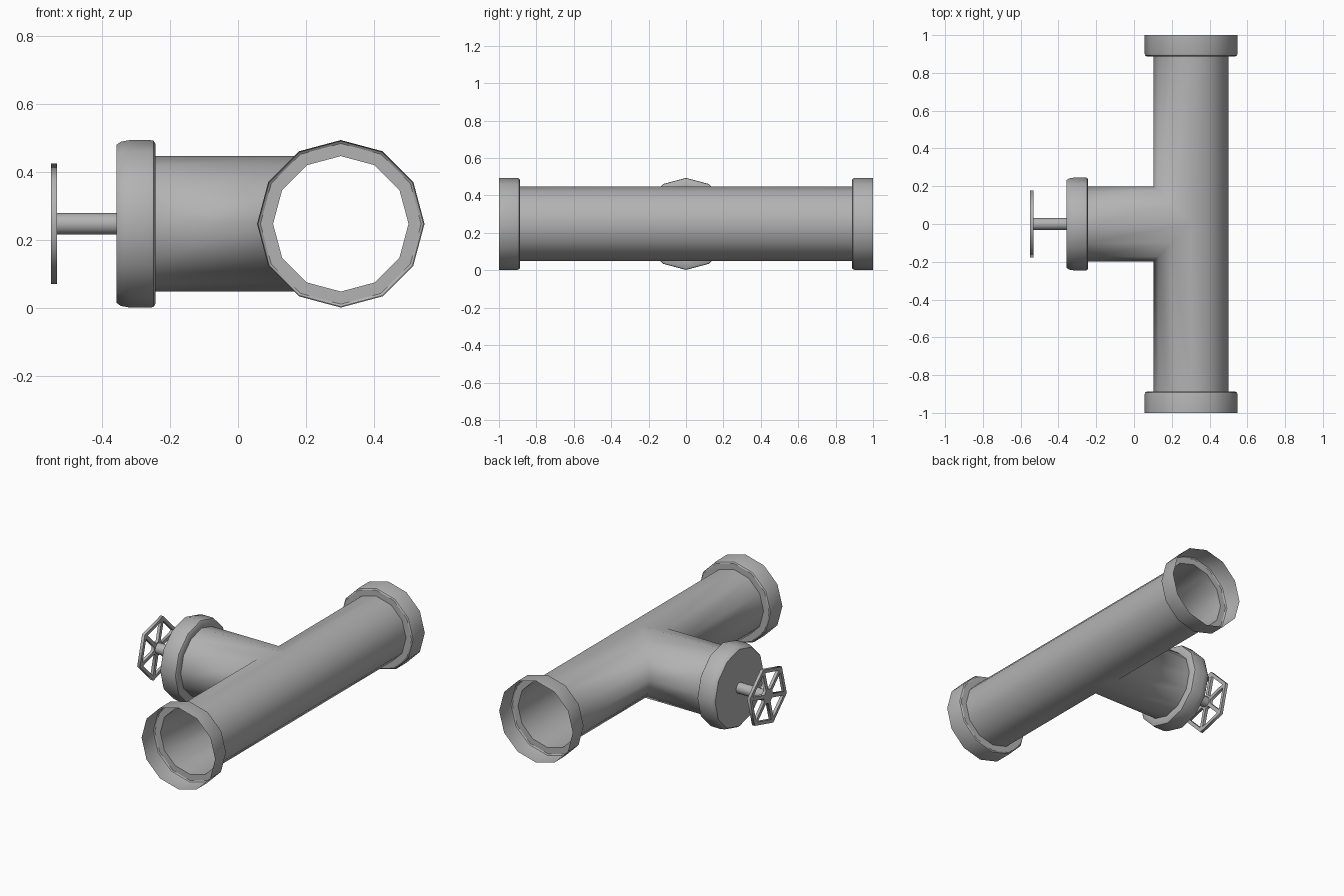
import bpy, bmesh
from math import cos, sin, tan, pi, radians
from mathutils import Vector

if "Cube" in bpy.data.objects:
    bpy.data.objects.remove(bpy.data.objects["Cube"])

CX, CZ = 0.302, 0.248      # pipe axis
R, RC = 0.199, 0.246       # pipe and collar radius
END, BX = 0.888, -0.243    # where the collars start on the run and branch
N = 12

metal = bpy.data.materials.new("dark_grey_metal")
metal.diffuse_color = (0.45, 0.45, 0.45, 1)
metal.use_nodes = True
metal.node_tree.nodes["Principled BSDF"].inputs["Base Color"].default_value = metal.diffuse_color


def finish(bm, name, angle):
    bmesh.ops.remove_doubles(bm, verts=bm.verts, dist=1e-5)
    bmesh.ops.recalc_face_normals(bm, faces=bm.faces)
    me = bpy.data.meshes.new(name)
    bm.to_mesh(me)
    bm.free()
    me.materials.append(metal)
    ob = bpy.data.objects.new(name, me)
    bpy.context.collection.objects.link(ob)
    bpy.ops.object.select_all(action='DESELECT')
    ob.select_set(True)
    bpy.context.view_layer.objects.active = ob
    bpy.ops.object.shade_smooth_by_angle(angle=radians(angle))
    return ob


def loft(bm, rings, cap_start=False, cap_end=False):
    vs = [[bm.verts.new(p) for p in ring] for ring in rings]
    for a, b in zip(vs, vs[1:]):
        for i in range(len(a)):
            j = (i + 1) % len(a)
            bm.faces.new([a[i], a[j], b[j], b[i]])
    if cap_start:
        bm.faces.new(vs[0])
    if cap_end:
        bm.faces.new(vs[-1])


def ring_y(r, y, n=N):
    return [Vector((CX + r * cos(2 * pi * k / n), y, CZ + r * sin(2 * pi * k / n))) for k in range(n)]


def ring_x(r, x, n=N):
    return [Vector((x, r * cos(2 * pi * k / n), CZ + r * sin(2 * pi * k / n))) for k in range(n)]


# Tee body: run pipe and branch joined along a mitre
bm = bmesh.new()
for side in (-1, 1):
    mitre = [Vector((p.x, side * max(0, CX - p.x), p.z)) for p in ring_y(R, 0)]
    loft(bm, [ring_y(R, side * END), mitre])
loft(bm, [[Vector((CX - abs(p.y), p.y, p.z)) for p in ring_x(R, 0)], ring_x(R, BX)])
finish(bm, "tee_body", 179)

# Open socket collars at both ends of the run
for name, side in (("front_collar", -1), ("back_collar", 1)):
    bm = bmesh.new()
    profile = [(R, END), (0.236, END), (0.243, 0.893), (RC, 0.903), (RC, 1.0)]
    loft(bm, [ring_y(r, side * y) for r, y in profile])
    finish(bm, name, 35)

# Closed bonnet on the branch
bm = bmesh.new()
profile = [(R, BX), (0.236, BX), (0.244, -0.248), (RC, -0.257), (RC, -0.318),
           (0.241, -0.345), (0.232, -0.357)]
loft(bm, [ring_x(r, x) for r, x in profile], cap_end=True)
finish(bm, "branch_bonnet", 35)

# Valve stem
bm = bmesh.new()
loft(bm, [ring_x(0.032, -0.35), ring_x(0.032, -0.545)], True, True)
finish(bm, "valve_stem", 40)

# Six-sided hand wheel with spokes to its corners
bm = bmesh.new()
RO, RI, W, HUB = 0.183, 0.160, 0.011, 0.042
spokes = []
for k in range(6):
    a = radians(15 + 60 * k)
    d, p = Vector((0, cos(a), sin(a))), Vector((0, -sin(a), cos(a)))
    o = Vector((-0.55, 0, CZ))
    rim = RI - W / tan(pi / 3)
    pts = [o + d * RO, o + d * rim + p * W, o + d * rim - p * W,
           o + d * HUB + p * W, o + d * HUB - p * W]
    spokes.append([bm.verts.new(q) for q in pts])
hub = []
for k, (O, L, Rt, l, r) in enumerate(spokes):
    nxt = spokes[(k + 1) % 6]
    bm.faces.new([O, L, Rt])
    bm.faces.new([L, l, r, Rt])
    bm.faces.new([O, nxt[0], nxt[2], L])
    hub += [r, l]
bm.faces.new(hub)
ext = bmesh.ops.extrude_face_region(bm, geom=bm.faces[:], use_keep_orig=True)
bmesh.ops.translate(bm, vec=(0.018, 0, 0), verts=[g for g in ext["geom"] if isinstance(g, bmesh.types.BMVert)])
finish(bm, "hand_wheel", 65)
